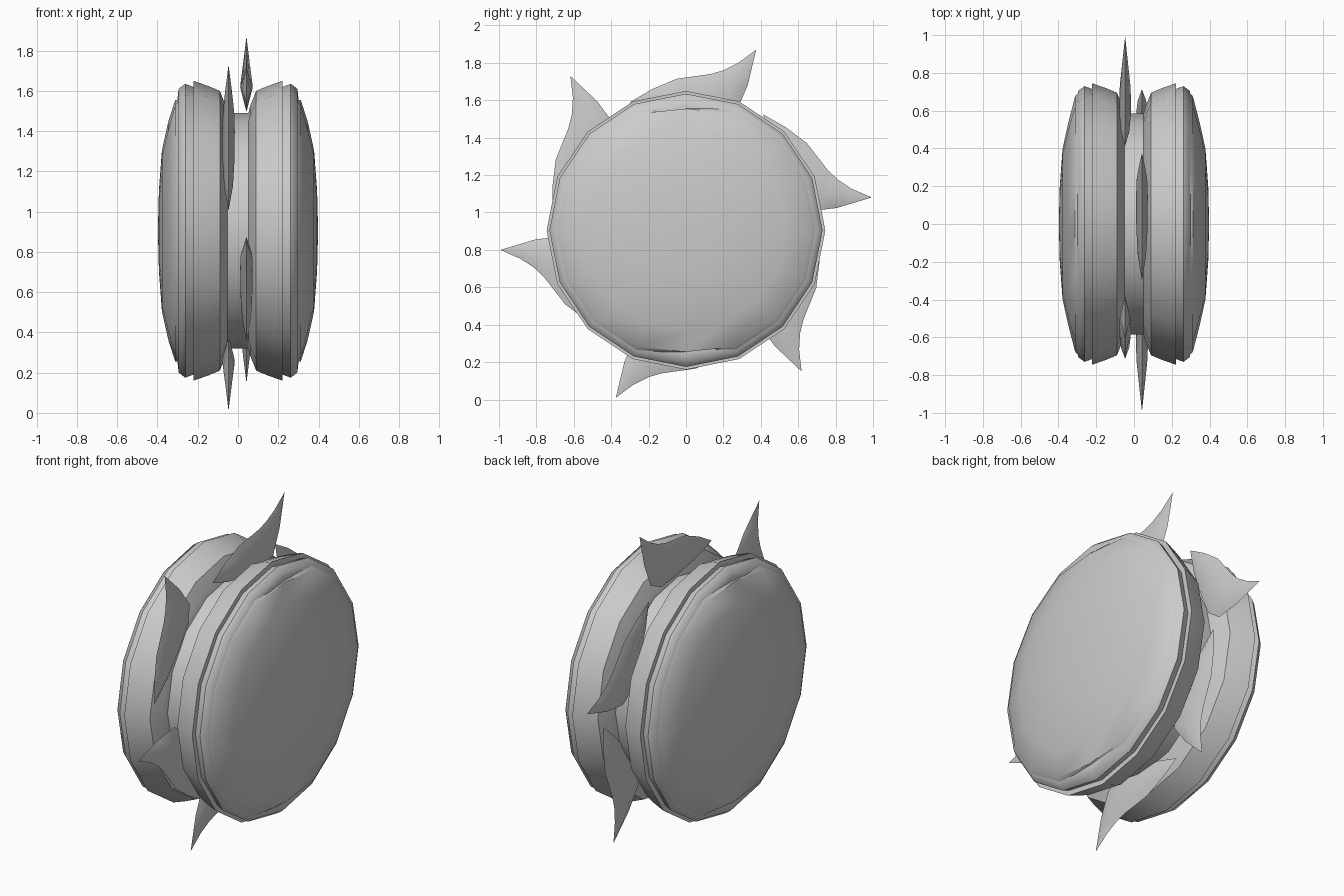
import bpy, bmesh, math

if "Cube" in bpy.data.objects:
    bpy.data.objects.remove(bpy.data.objects["Cube"])

SIDES = 16
AXLE_Z = 0.905
BLADE_Z = 0.94

grey = bpy.data.materials.new("plain grey")
grey.diffuse_color = (0.6, 0.6, 0.6, 1)
grey.use_nodes = True
grey.node_tree.nodes["Principled BSDF"].inputs["Base Color"].default_value = grey.diffuse_color


def finish(bm, name, angle):
    bmesh.ops.remove_doubles(bm, verts=bm.verts, dist=1e-5)
    bmesh.ops.recalc_face_normals(bm, faces=bm.faces)
    mesh = bpy.data.meshes.new(name)
    bm.to_mesh(mesh)
    bm.free()
    mesh.materials.append(grey)
    ob = bpy.data.objects.new(name, mesh)
    bpy.context.collection.objects.link(ob)
    bpy.ops.object.select_all(action='DESELECT')
    ob.select_set(True)
    bpy.context.view_layer.objects.active = ob
    bpy.ops.object.shade_smooth_by_angle(angle=math.radians(angle))
    return ob


def lathe(name, profile, side=1, clamp=None, angle=35):
    """Spin (x, radius) points about the x axis; clamp flattens top and bottom."""
    bm = bmesh.new()
    rings = []
    for x, r in profile:
        if r == 0:
            rings.append([bm.verts.new((side * x, 0, AXLE_Z))] * SIDES)
            continue
        ring = []
        for i in range(SIDES):
            a = 2 * math.pi * i / SIDES
            z = r * math.sin(a)
            if clamp:
                z = max(-clamp, min(clamp, z))
            ring.append(bm.verts.new((side * x, r * math.cos(a), AXLE_Z + z)))
        rings.append(ring)
    for p, q in zip(rings, rings[1:]):
        for i in range(SIDES):
            j = (i + 1) % SIDES
            corners = list(dict.fromkeys((p[i], p[j], q[j], q[i])))
            bm.faces.new(corners)
    return finish(bm, name, angle)


# Narrow axle between the two halves
lathe("axle", [(-0.1, 0), (-0.1, 0.585), (0.1, 0.585), (0.1, 0)])

# Each half: flared shell, stepped rim and flattened domed cap
for side, label in ((-1, "left"), (1, "right")):
    lathe(label + "_shell", [(0.045, 0.0), (0.045, 0.56), (0.06, 0.62), (0.09, 0.695),
                             (0.15, 0.72), (0.222, 0.745), (0.222, 0.0)], side)
    lathe(label + "_rim", [(0.215, 0.0), (0.215, 0.712), (0.262, 0.73), (0.295, 0.705),
                           (0.30, 0.66), (0.30, 0.0)], side, angle=50)
    lathe(label + "_cap", [(0.285, 0.0), (0.285, 0.705), (0.312, 0.675), (0.347, 0.54),
                           (0.378, 0.40), (0.393, 0.2), (0.398, 0)], side,
          clamp=0.65, angle=40)

# Claw blade stations: outer edge (y, z), inner edge (y, z), half thickness
STATIONS = [
    ((-0.18, 0.72), (-0.15, 0.60), 0.022),
    ((-0.05, 0.775), (0.02, 0.57), 0.030),
    ((0.13, 0.80), (0.17, 0.555), 0.031),
    ((0.20, 0.82), (0.27, 0.60), 0.028),
    ((0.28, 0.86), (0.33, 0.74), 0.016),
]
TAIL, TIP = (-0.30, 0.65), (0.375, 0.93)


def blade(name, x, turn):
    bm = bmesh.new()
    c, s = math.cos(turn), math.sin(turn)

    def vert(dx, p):
        return bm.verts.new((x + dx, p[0] * c - p[1] * s,
                             BLADE_Z + p[0] * s + p[1] * c))

    rings = [[vert(0, TAIL)] * 4]
    for o, i, t in STATIONS:
        mid = ((o[0] + i[0]) / 2, (o[1] + i[1]) / 2)
        rings.append([vert(0, o), vert(t, mid), vert(0, i), vert(-t, mid)])
    rings.append([vert(0, TIP)] * 4)
    for p, q in zip(rings, rings[1:]):
        for k in range(4):
            n = (k + 1) % 4
            bm.faces.new(list(dict.fromkeys((p[k], p[n], q[n], q[k]))))
    return finish(bm, name, 40)


# Two staggered rings of three blades
for k in range(3):
    blade(f"right_blade_{k + 1}", 0.042, math.radians(120 * k))
    blade(f"left_blade_{k + 1}", -0.047, math.radians(60 + 120 * k))
